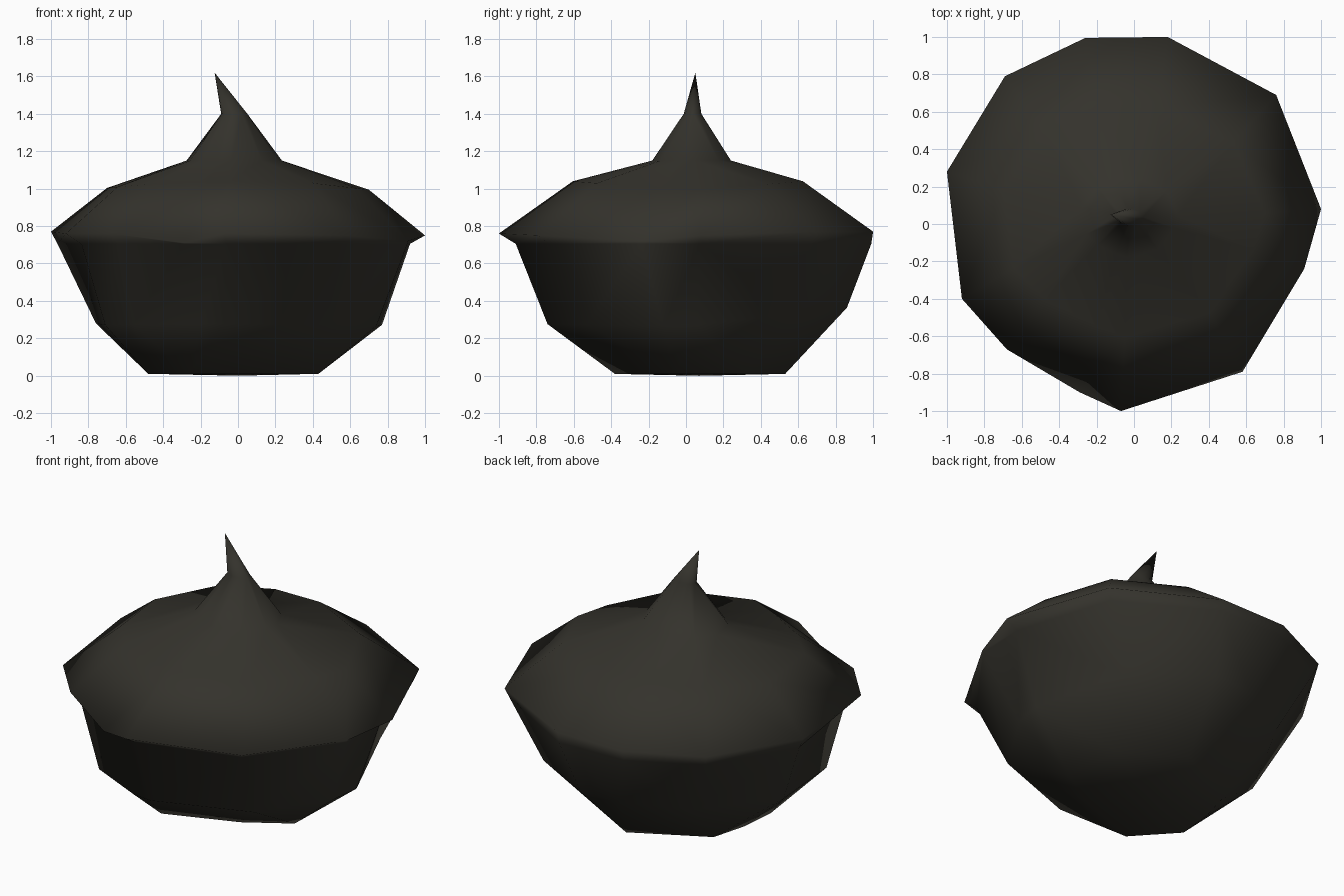
import bpy, bmesh

if "Cube" in bpy.data.objects:
    bpy.data.objects.remove(bpy.data.objects["Cube"])

dark = bpy.data.materials.new("dark olive grey")
dark.diffuse_color = (0.034, 0.032, 0.025, 1)
dark.use_nodes = True
dark.node_tree.nodes["Principled BSDF"].inputs["Base Color"].default_value = dark.diffuse_color

# uneven twelve-cornered rim: x, y, height, and size of the bowl edge beneath it
RIM = [(1, .08, .75, .92), (.76, .69, .77, .97), (.18, 1, .77, .99),
       (-.26, .995, .77, .98), (-.69, .79, .77, .97), (-1, .28, .77, .965),
       (-.92, -.4, .76, .91), (-.68, -.67, .76, .94), (-.29, -.9, .71, .99),
       (-.07, -1, .76, .91), (.58, -.79, .75, .93), (.91, -.24, .72, .995)]
# bowl belly and foot, with fewer distinct corners
BELLY = [(.77, .06), (.57, .58), (.12, .86), (-.14, .84), (-.5, .65), (-.76, .13),
         (-.71, -.36), (-.56, -.56), (-.2, -.73), (-.08, -.74), (.48, -.53), (.74, -.12)]
FOOT = [(.43, -.06), (.38, .32), (.04, .53), (.04, .53), (-.4, .3), (-.46, .08),
        (-.48, -.14), (-.26, -.38), (-.26, -.38), (-.26, -.38), (.17, -.22), (.43, -.06)]


def ring(sx, sy, z, cx=0, cy=0, dome=0):
    """Scaled copy of the rim outline, its ends along y raised by dome."""
    return [(x * sx + cx, y * sy + cy, z + dome * abs(y * sy)) for x, y, _, _ in RIM]


def loft(name, rings, bottom, top):
    """Skin a list of equal-length point rings between two end points."""
    bm = bmesh.new()
    loops = [[bm.verts.new(p) for p in r] for r in rings]
    n = len(loops[0])
    for a, b in zip(loops, loops[1:]):
        for i in range(n):
            j = (i + 1) % n
            bm.faces.new((a[i], a[j], b[j], b[i]))
    for end, loop in ((bottom, loops[0]), (top, loops[-1])):
        v = bm.verts.new(end)
        for i in range(n):
            bm.faces.new((loop[i], loop[(i + 1) % n], v))
    bmesh.ops.remove_doubles(bm, verts=bm.verts[:], dist=.0005)
    bmesh.ops.triangulate(bm, faces=[f for f in bm.faces if len(f.verts) == 4])
    bmesh.ops.recalc_face_normals(bm, faces=bm.faces[:])
    for f in bm.faces:
        f.smooth = True
    me = bpy.data.meshes.new(name)
    bm.to_mesh(me)
    bm.free()
    me.materials.append(dark)
    ob = bpy.data.objects.new(name, me)
    bpy.context.collection.objects.link(ob)


# one continuous skin: foot, belly, bowl edge, lid rim, dome and bent stem
loft("lidded_bowl", [
    [(x, y, .01) for x, y in FOOT],
    [(x, y, .265 + .05 * y + .065 * abs(y)) for x, y in BELLY],
    [(x * s, y * s, .705) for x, y, _, s in RIM],
    [(x, y, z) for x, y, z, _ in RIM],
    ring(.70, .615, .99, 0, .01, dome=.08),
    ring(.255, .21, 1.15, -.02, .03),
    ring(.07, .047, 1.40, -.02, .035),
], bottom=(0, .07, 0), top=(-.125, .05, 1.62))
